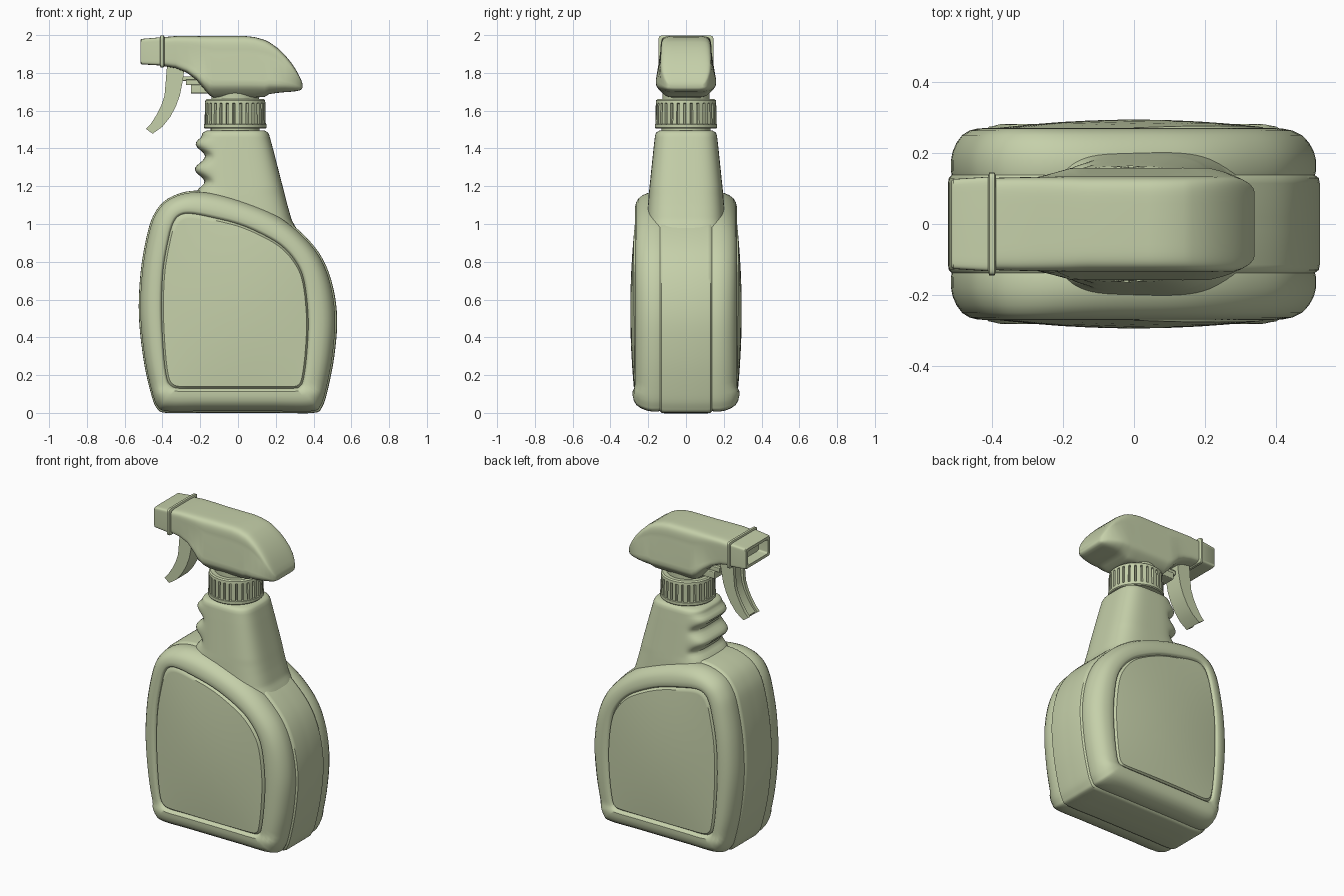
import bpy, bmesh, math
from mathutils import Vector

if "Cube" in bpy.data.objects:
    bpy.data.objects.remove(bpy.data.objects["Cube"])

mat = bpy.data.materials.new("sage_green")
mat.diffuse_color = (0.56, 0.63, 0.40, 1)
mat.use_nodes = True
mat.node_tree.nodes["Principled BSDF"].inputs["Base Color"].default_value = mat.diffuse_color


def finish(name, bm, angle=35):
    bmesh.ops.recalc_face_normals(bm, faces=bm.faces)
    me = bpy.data.meshes.new(name)
    bm.to_mesh(me)
    bm.free()
    ob = bpy.data.objects.new(name, me)
    bpy.context.collection.objects.link(ob)
    me.materials.append(mat)
    bpy.ops.object.select_all(action='DESELECT')
    ob.select_set(True)
    bpy.context.view_layer.objects.active = ob
    bpy.ops.object.shade_smooth_by_angle(angle=math.radians(angle))
    return ob


def loft(name, rings, angle=35):
    """Skin closed rings of equal length and cap both ends."""
    bm = bmesh.new()
    vs = [[bm.verts.new(p) for p in r] for r in rings]
    n = len(vs[0])
    for a, b in zip(vs, vs[1:]):
        for i in range(n):
            j = (i + 1) % n
            bm.faces.new((a[i], a[j], b[j], b[i]))
    bm.faces.new(vs[0][::-1])
    bm.faces.new(vs[-1])
    return finish(name, bm, angle)


def superellipse(n, power):
    out = []
    for i in range(n):
        a = 2 * math.pi * (i + 0.5) / n
        c, s = math.cos(a), math.sin(a)
        out.append((math.copysign(abs(c) ** (2 / power), c),
                    math.copysign(abs(s) ** (2 / power), s)))
    return out


def catmull(pts, steps=5):
    out, n = [], len(pts)
    for i in range(n):
        p0, p1, p2, p3 = (Vector(pts[(i + k) % n]) for k in (-1, 0, 1, 2))
        for s in range(steps):
            t = s / steps
            out.append(0.5 * (2 * p1 + (p2 - p0) * t + (2 * p0 - 5 * p1 + 4 * p2 - p3) * t * t
                              + (3 * p1 - p0 - 3 * p2 + p3) * t ** 3))
    return out


def smooth(t):
    t = max(0, min(1, t))
    return t * t * (3 - 2 * t)


def interp(table, x):
    for a, b in zip(table, table[1:]):
        if x <= b[0]:
            k = max(0, (x - a[0]) / (b[0] - a[0]))
            return [p + (q - p) * k for p, q in zip(a, b)]
    return table[-1]


# Bottle body: outer outline (x, z) paired with label panel outline (x, z)
pairs = [(0, 0, 0, .13), (-.2, 0, -.18, .13), (-.38, 0, -.31, .13), (-.43, .025, -.355, .145),
         (-.46, .10, -.378, .19), (-.50, .28, -.395, .33), (-.525, .52, -.405, .55),
         (-.515, .75, -.397, .75), (-.48, .95, -.37, .91), (-.44, 1.06, -.345, 1.0),
         (-.37, 1.135, -.31, 1.045), (-.25, 1.175, -.25, 1.055), (-.1, 1.165, -.14, 1.035),
         (.08, 1.11, 0, 1.0), (.22, 1.045, .12, .95), (.34, .95, .23, .885),
         (.44, .83, .31, .795), (.50, .68, .352, .69), (.525, .5, .372, .5),
         (.51, .3, .365, .32), (.475, .12, .347, .18), (.445, .03, .328, .14),
         (.40, 0, .29, .13), (.2, 0, .15, .13)]
outer = catmull([p[:2] for p in pairs])
panel = catmull([p[2:] for p in pairs])
centre = Vector((0, .52))


def panel_y(p):
    return .264 + .031 * max(0, 1 - (p.x / .44) ** 2) * max(0, 1 - ((p.y - .54) / .52) ** 2)


half = []
for t, y in [(0, .02), (0, .115), (.02, .13), (.09, .138), (.07, .15), (.07, .18), (.11, .205),
             (.2, .23), (.33, .251), (.5, .264), (.7, .27), (.88, .271), (.95, .267), (1, .256)]:
    ring = []
    for a, b in zip(outer, panel):
        p = a.lerp(b, t)
        foot = .012 * smooth((.14 - p.y) / .03) * smooth((y - .18) / .08)
        ring.append(Vector((p.x, y + foot, p.y)))
    half.append(ring)
for s in (.975, .95, .85, .7, .5, .3, .1):
    pts = [centre.lerp(b, s) for b in panel]
    half.append([Vector((p.x, panel_y(p), p.y)) for p in pts])
mirror = [[Vector((v.x, -v.y, v.z)) for v in r] for r in reversed(half)]
loft("bottle_body", mirror + half, 40)

# Bottle neck with finger grooves on the trigger side: z, left, right, half depth
neck_table = [(.88, -.26, .37, .215), (.95, -.25, .325, .212), (1.02, -.25, .285, .208),
              (1.1, -.24, .262, .202), (1.15, -.235, .249, .198), (1.19, -.205, .239, .194),
              (1.4, -.2, .185, .172), (1.47, -.195, .166, .164), (1.485, -.185, .158, .157),
              (1.495, -.165, .14, .14)]
zs = [.88 + i * .0123 for i in range(49)] + [1.478, 1.485, 1.49, 1.495]
rings = []
for z in zs:
    _, l, r, d = interp(neck_table, z)
    fade = smooth((z - 1.17) / .04) * smooth((1.48 - z) / .03)
    wave = -.026 * math.cos(2 * math.pi * (z - 1.425) / .135) * fade
    ring = []
    for c, s in superellipse(64, 3.6):
        x = (l + r) / 2 + c * (r - l) / 2
        ring.append((x + wave * smooth((-.1 - x) / .09), s * d, z))
    rings.append(ring)
loft("bottle_neck", rings)

# Ribbed screw collar
CX, TEETH = -.015, 28


def collar_ring(z, r, groove=0):
    ring = []
    for i in range(TEETH):
        for f, g in ((0, 0), (.62, 0), (.7, 1), (.92, 1)):
            a = 2 * math.pi * (i + f) / TEETH
            q = r - groove * g
            ring.append((CX + q * math.cos(a), q * math.sin(a), z))
    return ring


loft("collar", [collar_ring(*a) for a in
                [(1.47, .13), (1.505, .13), (1.505, .16), (1.51, .165), (1.528, .165),
                 (1.53, .162, .014), (1.635, .16, .014), (1.64, .16), (1.655, .158),
                 (1.662, .15), (1.662, .125), (1.70, .125)]], 30)

# Sprayer head lofted along x: x, bottom, top, half width
head_table = [(-.41, 1.838, 1.988, .130), (-.33, 1.825, 1.995, .132), (-.27, 1.80, 1.995, .133),
              (-.22, 1.762, 1.995, .134), (-.18, 1.715, 1.995, .135), (-.15, 1.68, 1.995, .135),
              (-.13, 1.67, 1.995, .135), (.04, 1.67, 1.995, .135), (.09, 1.67, 1.989, .135),
              (.14, 1.672, 1.975, .135), (.165, 1.688, 1.963, .135), (.21, 1.694, 1.932, .135),
              (.25, 1.698, 1.893, .134), (.28, 1.70, 1.857, .132), (.305, 1.703, 1.82, .126),
              (.325, 1.707, 1.783, .115), (.337, 1.713, 1.757, .102), (.341, 1.722, 1.742, .09)]
rings = []
for x, zb, zt, w in head_table:
    ring = []
    for c, s in superellipse(64, 7):
        z = (zb + zt) / 2 + s * (zt - zb) / 2
        bulge = .024 * smooth((1.86 - z) / .1) * smooth((x + .33) / .15) * smooth((.32 - x) / .12)
        tuck = 1 - .22 * smooth((1.74 - z) / .07)
        ring.append((x, c * (w + bulge) * tuck, z))
    rings.append(ring)
loft("sprayer_head", rings, 40)


# Nozzle with recessed opening, and the band behind it
def rect_ring(x, hy, zb, zt):
    return [(x, c * hy, (zb + zt) / 2 + s * (zt - zb) / 2) for c, s in superellipse(40, 14)]


loft("nozzle", [rect_ring(-.39, .135, 1.838, 1.99), rect_ring(-.51, .127, 1.845, 1.98),
                rect_ring(-.515, .123, 1.849, 1.976), rect_ring(-.515, .103, 1.867, 1.958),
                rect_ring(-.45, .10, 1.87, 1.955)])
loft("nozzle_band", [rect_ring(-.412, .138, 1.834, 1.993), rect_ring(-.409, .145, 1.829, 1.999),
                     rect_ring(-.394, .145, 1.829, 1.999), rect_ring(-.39, .138, 1.834, 1.993)])


# Trigger: two side rails and a recessed middle web, (front x, back x, z) stations
trigger = [(-.375, -.28, 1.85, 1.85), (-.382, -.292, 1.76, 1.76), (-.389, -.308, 1.68, 1.68),
           (-.405, -.33, 1.63, 1.62), (-.43, -.36, 1.58, 1.565), (-.458, -.4, 1.535, 1.515),
           (-.487, -.452, 1.503, 1.478)]


def trigger_part(name, y0, y1, recess):
    front = [(a + recess, z) for a, b, z, zz in trigger]
    back = [(b, zz) for a, b, z, zz in reversed(trigger)]
    loft(name, [[(x, y, z) for x, z in front + back] for y in (y0, y1)])


trigger_part("trigger_rail_left", -.058, -.036, 0)
trigger_part("trigger_rail_right", .036, .058, 0)
trigger_part("trigger_web", -.037, .037, .016)


# Pump piston behind the trigger
def block(name, x0, x1, hy, zb, zt):
    loft(name, [rect_ring(x0, hy, zb, zt), rect_ring(x1, hy, zb, zt)])


block("piston_rod", -.31, -.12, .03, 1.758, 1.782)
block("piston_flange", -.275, -.12, .05, 1.735, 1.765)
block("pump_housing", -.248, -.12, .065, 1.692, 1.738)
